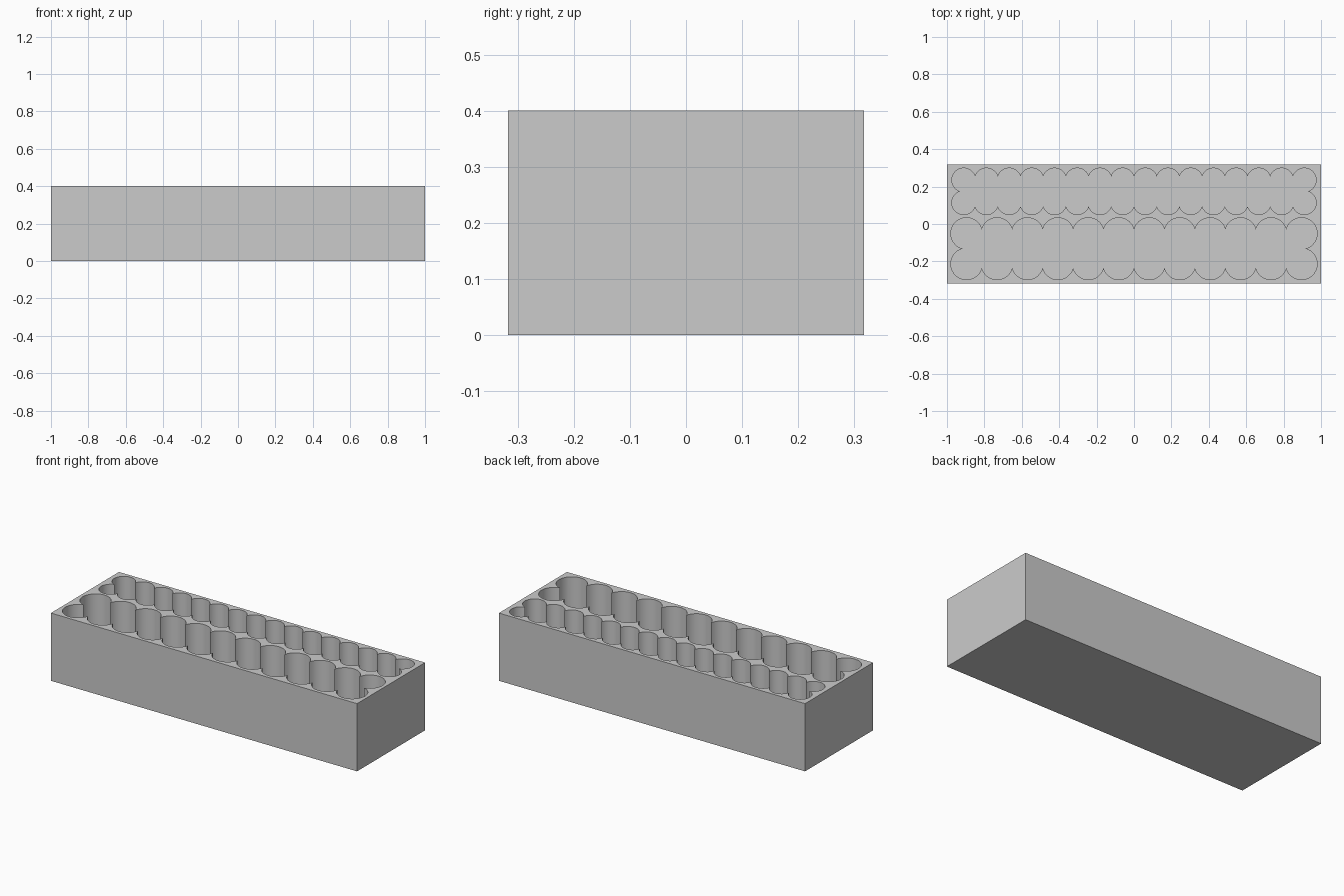
import bpy, bmesh, math

if "Cube" in bpy.data.objects:
    bpy.data.objects.remove(bpy.data.objects["Cube"])

L, W, H, FLOOR = 2.0, 0.635, 0.4, 0.02

grey = bpy.data.materials.new("plain grey")
grey.diffuse_color = (0.6, 0.6, 0.6, 1)
grey.use_nodes = True
grey.node_tree.nodes["Principled BSDF"].inputs["Base Color"].default_value = grey.diffuse_color


def add_mesh(name, bm):
    bmesh.ops.recalc_face_normals(bm, faces=bm.faces)
    mesh = bpy.data.meshes.new(name)
    bm.to_mesh(mesh)
    bm.free()
    mesh.materials.append(grey)
    obj = bpy.data.objects.new(name, mesh)
    bpy.context.collection.objects.link(obj)
    return obj


def scalloped_outline(count, pitch, radius, cy, steps=16):
    """Outer outline of a 2 x count grid of overlapping circles, anticlockwise."""
    h = pitch / 2
    cut = math.asin(h / radius)          # half angle of an arc between two cusps
    x0 = (count - 1) * h
    pts = []

    def arc(cx, y, a0, a1):
        n = max(4, round(steps * (a1 - a0) / math.pi))
        for i in range(n):
            a = a0 + (a1 - a0) * i / n
            pts.append((cx + radius * math.cos(a), y + radius * math.sin(a)))

    # Each side starts at a corner circle, followed by the plain scallops
    for row, turn in ((-1, math.pi), (1, 0)):
        for k in range(count):
            cx = row * (x0 - k * pitch)
            mid = turn + math.pi / 2
            a0, a1 = mid - cut, mid + cut
            if k == 0:
                a0 = turn - cut
            if k == count - 1:
                a1 = turn + math.pi + cut
            arc(cx, cy + row * h, a0, a1)
    return pts


def pocket_cutter(name, pts):
    bm = bmesh.new()
    face = bm.faces.new([bm.verts.new((x, y, FLOOR)) for x, y in pts])
    top = bmesh.ops.extrude_face_region(bm, geom=[face], use_keep_orig=True)
    verts = [v for v in top["geom"] if isinstance(v, bmesh.types.BMVert)]
    bmesh.ops.translate(bm, verts=verts, vec=(0, 0, H))
    cutter = add_mesh(name, bm)
    cutter.hide_render = True
    return cutter


# Solid block
bm = bmesh.new()
bmesh.ops.create_cube(bm, size=1)
for v in bm.verts:
    v.co = (v.co.x * L, v.co.y * W, (v.co.z + 0.5) * H)
tray = add_mesh("storage_tray", bm)
bpy.context.view_layer.objects.active = tray
tray.select_set(True)

# Two scalloped pockets: wide cells at the front, narrow cells at the back
for name, args in (("wide_pocket", (12, 0.1628, 0.0842, -0.132)),
                   ("narrow_pocket", (16, 0.1214, 0.0637, 0.1745))):
    cutter = pocket_cutter(name, scalloped_outline(*args))
    mod = tray.modifiers.new(name, 'BOOLEAN')
    mod.operation = 'DIFFERENCE'
    mod.solver = 'EXACT'
    mod.object = cutter
    bpy.ops.object.modifier_apply(modifier=mod.name)
    bpy.data.objects.remove(cutter)

# Smooth cell walls, crisp cusps and rims
bpy.ops.object.shade_smooth_by_angle(angle=math.radians(30))
